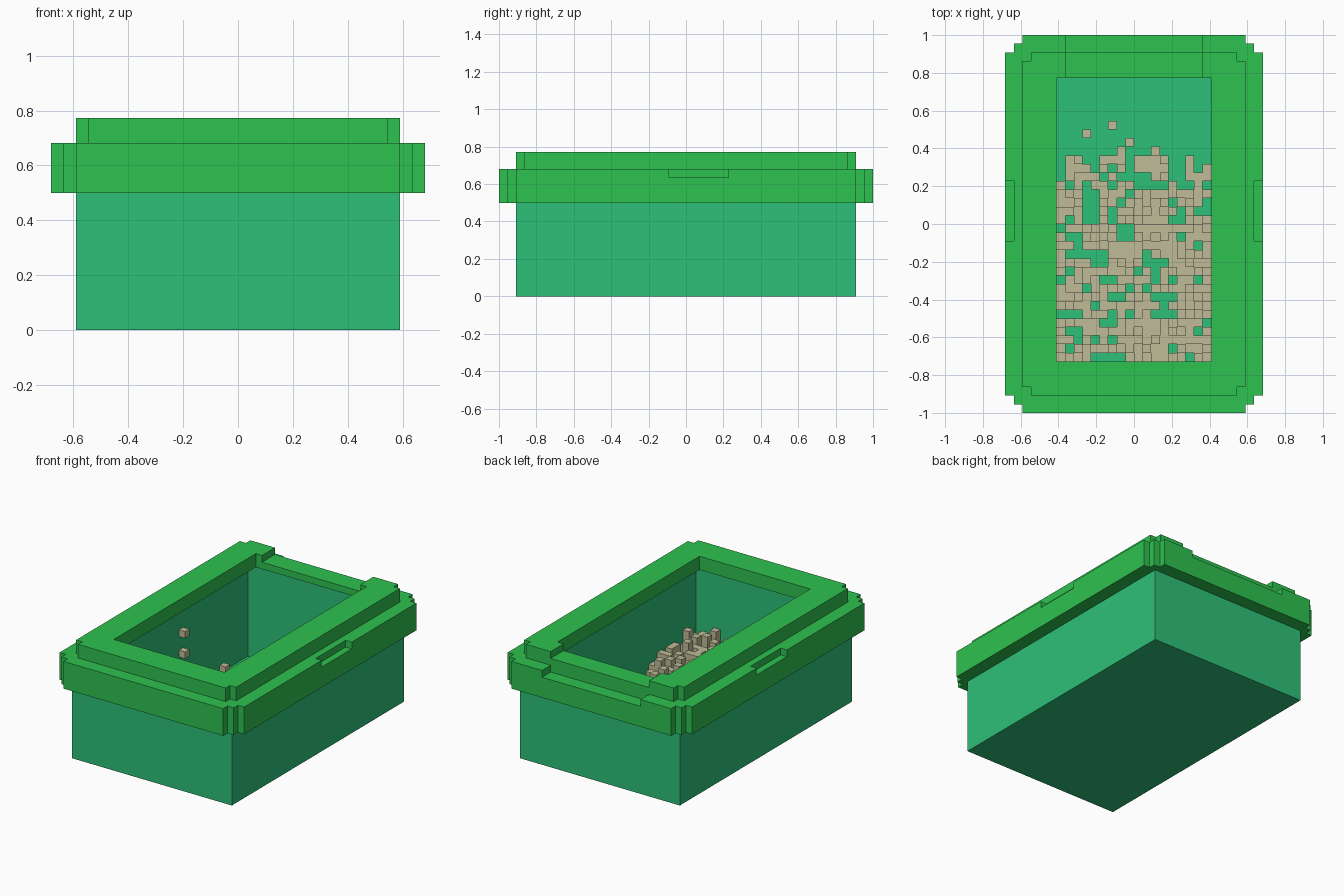
import bpy, bmesh, random

if "Cube" in bpy.data.objects:
    bpy.data.objects.remove(bpy.data.objects["Cube"], do_unlink=True)

V = 1 / 22  # one block; all sizes below are counted in blocks
random.seed(4)


def material(name, rgb):
    m = bpy.data.materials.new(name)
    m.use_nodes = True
    m.diffuse_color = (*rgb, 1)
    node = next(n for n in m.node_tree.nodes if n.type == 'BSDF_PRINCIPLED')
    node.inputs["Base Color"].default_value = (*rgb, 1)
    return m


green = material("leaf green", (0.027, 0.54, 0.08))
teal = material("teal green", (0.027, 0.53, 0.19))
sand = material("sand beige", (0.52, 0.50, 0.31))


def finish(name, bm, *mats):
    bmesh.ops.recalc_face_normals(bm, faces=bm.faces)
    me = bpy.data.meshes.new(name)
    bm.to_mesh(me)
    bm.free()
    for m in mats:
        me.materials.append(m)
    ob = bpy.data.objects.new(name, me)
    bpy.context.collection.objects.link(ob)
    return ob


def prism(name, outline, z0, z1, *mats):
    """Upright solid from an outline."""
    bm = bmesh.new()
    face = bm.faces.new([bm.verts.new((x * V, y * V, z0 * V)) for x, y in outline])
    top = bmesh.ops.extrude_face_region(bm, geom=[face])["geom"]
    verts = [g for g in top if isinstance(g, bmesh.types.BMVert)]
    bmesh.ops.translate(bm, verts=verts, vec=(0, 0, (z1 - z0) * V))
    return finish(name, bm, *mats)


def rect(x0, x1, y0, y1):
    return [(x0, y0), (x1, y0), (x1, y1), (x0, y1)]


def stepped(corner):
    """Full outline from the stepped corner at +x +y."""
    back = corner[::-1]
    return (corner + [(-x, y) for x, y in back]
            + [(-x, -y) for x, y in corner] + [(x, -y) for x, y in back])


def cut(ob, x0, x1, y0, y1, z0, z1):
    cutter = prism("cutter", rect(x0, x1, y0, y1), z0, z1, *ob.data.materials)
    cutter.hide_render = True
    mod = ob.modifiers.new("cut", 'BOOLEAN')
    mod.operation, mod.solver, mod.object = 'DIFFERENCE', 'EXACT', cutter
    bpy.context.view_layer.objects.active = ob
    bpy.ops.object.modifier_apply(modifier=mod.name)
    bpy.data.objects.remove(cutter, do_unlink=True)


# Tray body with a one-block floor
tray = prism("tray_body", rect(-13, 13, -20, 20), 0, 11, teal)
cut(tray, -11, 11, -18, 18, 1, 12)

# Wide lower rim with side grips and a step at the back
lower = prism("lower_rim", stepped([(15, 20), (14, 20), (14, 21), (13, 21), (13, 22)]),
              11, 15, green, teal)
cut(lower, -11, 11, -18, 18, 10, 16)
cut(lower, 14, 16, -2, 5, 14, 16)
cut(lower, -16, -14, -2, 5, 14, 16)
cut(lower, -8, 8, 20, 23, 14, 16)

# Inner walls of the lower rim continue the tray colour
for f in lower.data.polygons:
    c = f.center / V
    inside = abs(c.x) < 11.1 and abs(c.y) < 18.1 and abs(f.normal.z) < 0.5
    f.material_index = 1 if inside else 0

# Upper rim overhanging the tray, with a lowered back entry
upper = prism("upper_rim", stepped([(13, 19), (12, 19), (12, 20)]), 15, 17, green)
cut(upper, -9, 9, -16, 17, 14, 18)
cut(upper, -8, 8, 16, 21, 16, 18)

# Bare patches in the litter: x0, x1, y0, y1
bare = [(-4, -1, -12, -10), (-8, -6, -4, -1), (-5, -3, -5, -3), (1, 4, -5, -4),
        (-7, -6, -14, -12), (-2, 0, -2, 0), (3, 5, -11, -8), (-6, -4, 1, 4)]
cells = set()
for x in range(-11, 11):
    for y in range(-18, 12):
        keep = 0.86 if y < 4 else 0.6 if y < 8 else 0.13
        if any(a <= x < b and c <= y < d for a, b, c, d in bare):
            keep = 0.08
        if random.random() > keep:
            continue
        height = 1 + (8 - y) / 26 * 3.2 + random.uniform(-1.2, 1.2)
        for z in range(1, 1 + max(1, min(6, round(height)))):
            cells.add((x, y, z))
# A few loose grains high by the wall
cells |= {(-11, 2, 10), (-11, 2, 7)}

# Litter blocks, only their exposed faces
bm = bmesh.new()
corners = {}


def vert(p):
    if p not in corners:
        corners[p] = bm.verts.new([i * V for i in p])
    return corners[p]


for cell in sorted(cells):
    for axis in range(3):
        for side in (0, 1):
            near = list(cell)
            near[axis] += 2 * side - 1
            if tuple(near) in cells:
                continue
            quad = []
            for u, w in ((0, 0), (1, 0), (1, 1), (0, 1)):
                p = list(cell)
                p[axis] += side
                p[(axis + 1) % 3] += u
                p[(axis + 2) % 3] += w
                quad.append(vert(tuple(p)))
            bm.faces.new(quad if side else quad[::-1])
me = bpy.data.meshes.new("litter")
bm.to_mesh(me)
bm.free()
me.materials.append(sand)
bpy.context.collection.objects.link(bpy.data.objects.new("litter", me))
